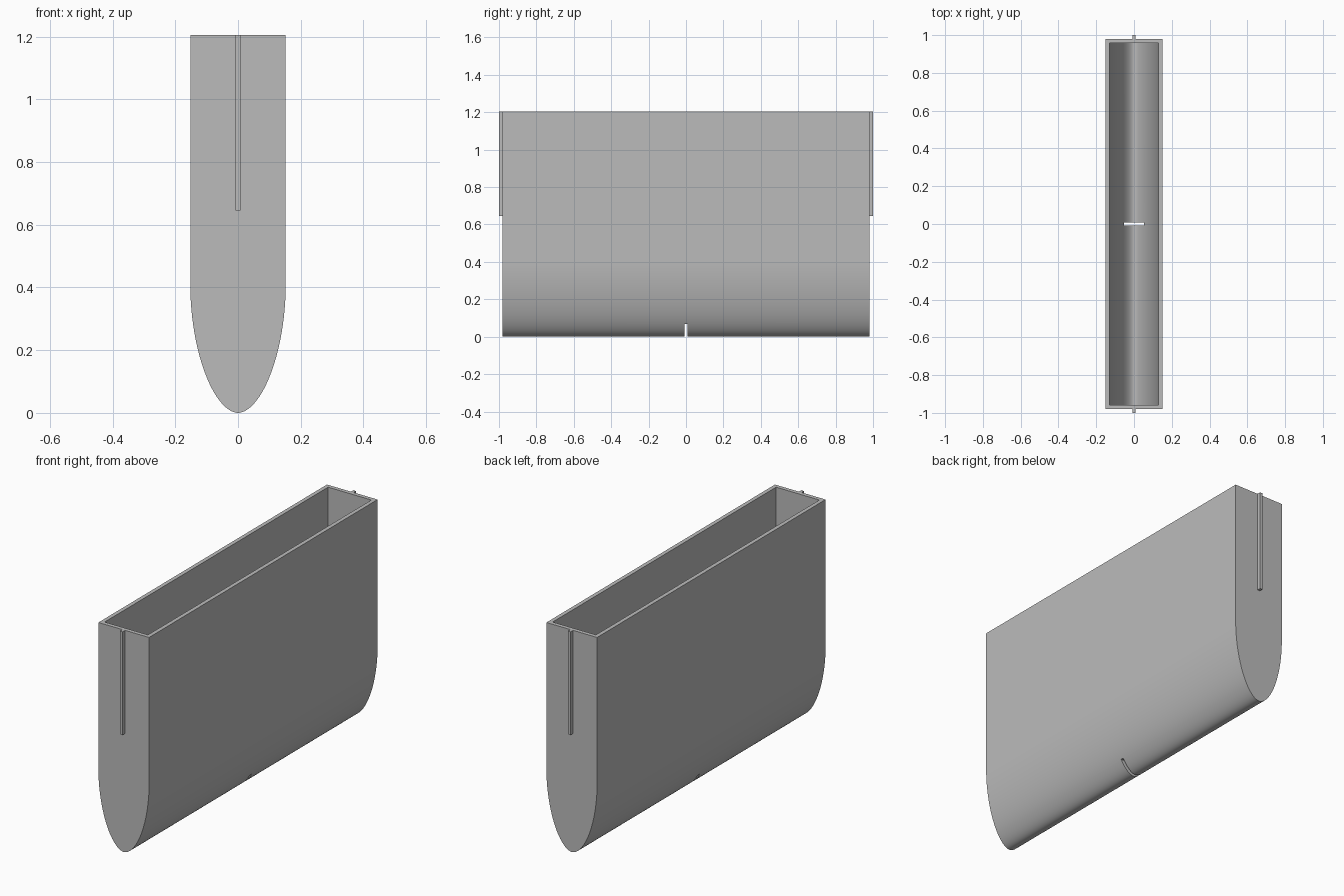
import bpy, bmesh, math
from mathutils import Vector

# Overall dimensions
HALF_W, TOP, KEEL = 0.152, 1.205, 0.40
HALF_L, WALL, POWER = 0.98, 0.022, 1.85

cube = bpy.data.objects.get("Cube")
if cube:
    bpy.data.objects.remove(cube, do_unlink=True)

grey = bpy.data.materials.new("plain_grey")
grey.use_nodes = True
colour = (0.5, 0.5, 0.5, 1)
grey.diffuse_color = colour
grey.node_tree.nodes["Principled BSDF"].inputs["Base Color"].default_value = colour


def section(inset, top, steps=56):
    """Straight sides running into a rounded keel, offset inward by inset."""
    points = [Vector((HALF_W - inset, top))]
    for i in range(steps + 1):
        angle = math.pi * i / steps
        c, s = math.cos(angle), math.sin(angle)
        u = math.copysign(abs(c) ** (2 / POWER), c)
        v = abs(s) ** (2 / POWER)
        normal = Vector((math.copysign(abs(u) ** (POWER - 1), u) / HALF_W,
                         -v ** (POWER - 1) / KEEL)).normalized()
        points.append(Vector((u * HALF_W, KEEL * (1 - v))) - normal * inset)
    points.append(Vector((inset - HALF_W, top)))
    return points


def extrude_along_y(name, points, half_length):
    bm = bmesh.new()
    face = bm.faces.new([bm.verts.new((p.x, -half_length, p.y)) for p in points])
    moved = bmesh.ops.extrude_face_region(bm, geom=[face])["geom"]
    bmesh.ops.translate(bm, vec=(0, 2 * half_length, 0),
                        verts=[g for g in moved if isinstance(g, bmesh.types.BMVert)])
    bmesh.ops.recalc_face_normals(bm, faces=bm.faces)
    mesh = bpy.data.meshes.new(name)
    bm.to_mesh(mesh)
    bm.free()
    obj = bpy.data.objects.new(name, mesh)
    bpy.context.collection.objects.link(obj)
    mesh.materials.append(grey)
    return obj


def box(name, low, high):
    low, high = Vector(low), Vector(high)
    bpy.ops.mesh.primitive_cube_add(size=1, location=(low + high) / 2)
    obj = bpy.context.object
    obj.name = name
    obj.scale = high - low
    bpy.ops.object.transform_apply(location=False, rotation=False, scale=True)
    obj.data.materials.append(grey)
    return obj


def cut(target, cutter):
    cutter.hide_render = True
    mod = target.modifiers.new("cut", "BOOLEAN")
    mod.operation, mod.solver, mod.object = "DIFFERENCE", "EXACT", cutter
    bpy.ops.object.select_all(action="DESELECT")
    bpy.context.view_layer.objects.active = target
    target.select_set(True)
    bpy.ops.object.modifier_apply(modifier=mod.name)
    bpy.data.objects.remove(cutter, do_unlink=True)


# Open trough with a hollow inside and a drain slot across the keel
trough = extrude_along_y("trough", section(0, TOP), HALF_L)
cut(trough, extrude_along_y("hollow_cutter", section(WALL, TOP + 0.1), HALF_L - WALL))
cut(trough, box("slot_cutter", (-0.3, -0.008, -0.1), (0.3, 0.008, 0.068)))
bpy.ops.object.shade_smooth_by_angle(angle=math.radians(30))

# Slim vertical rail on each end
for name, side in (("front_rail", -1), ("back_rail", 1)):
    inner, outer = sorted((side * (HALF_L - 0.005), side * 1.0))
    box(name, (-0.008, inner, 0.645), (0.008, outer, TOP))
